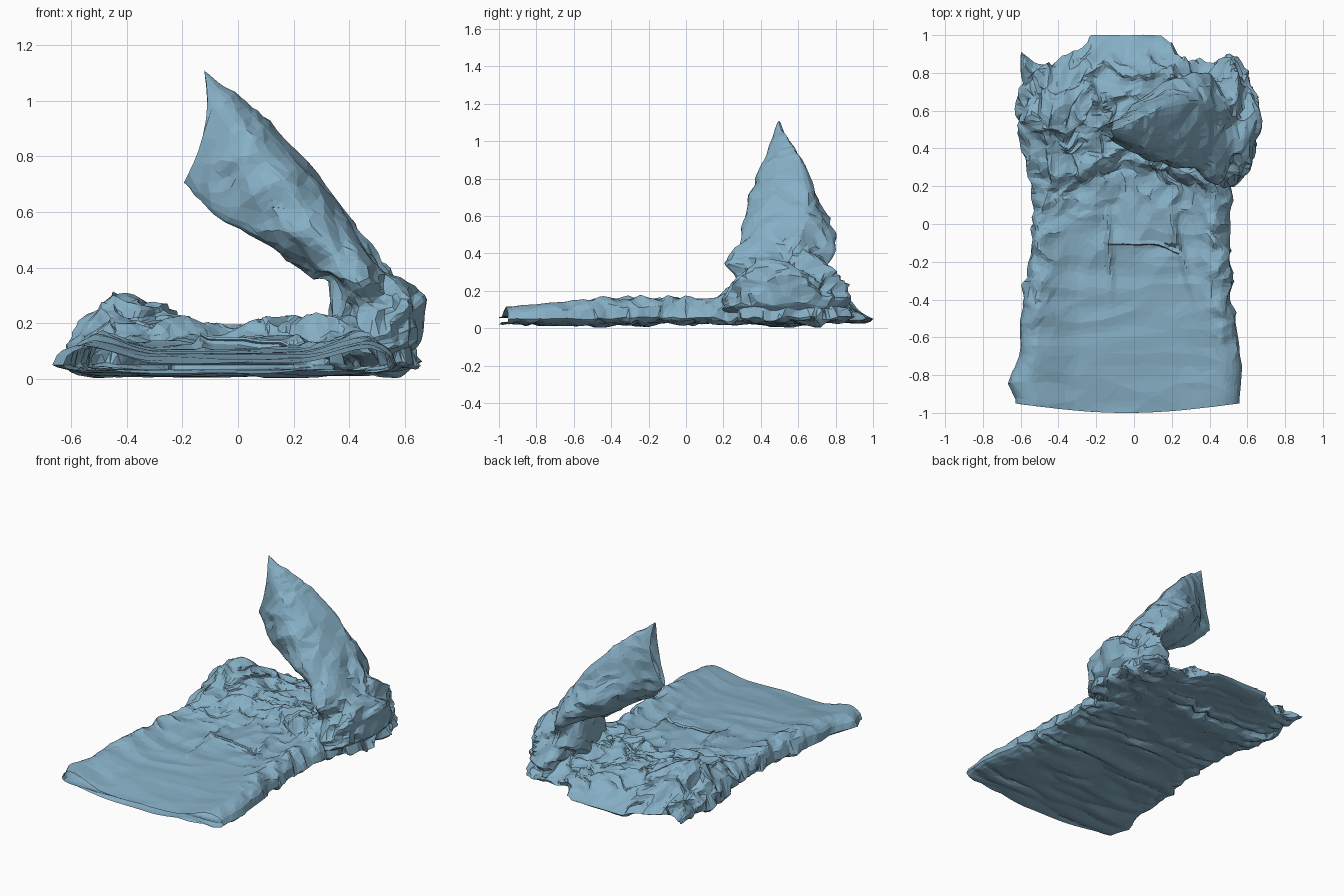
import bpy, bmesh, math
from mathutils import Vector, noise

if "Cube" in bpy.data.objects:
    bpy.data.objects.remove(bpy.data.objects["Cube"])

blue = bpy.data.materials.new("blue_cloth")
blue.diffuse_color = (.24, .43, .56, 1)
blue.use_nodes = True
blue.node_tree.nodes["Principled BSDF"].inputs["Base Color"].default_value = blue.diffuse_color


def interp(v, pts):
    """Piecewise linear lookup through (key, value) pairs."""
    if v <= pts[0][0]:
        return pts[0][1]
    for (a, p), (b, q) in zip(pts, pts[1:]):
        if v <= b:
            return p + (q - p) * (v - a) / (b - a)
    return pts[-1][1]


def step(v, a, b):
    t = min(1, max(0, (v - a) / (b - a)))
    return t * t * (3 - 2 * t)


def bump(x, y, cx, cy, rx, ry):
    return math.exp(-((x - cx) / rx) ** 2 - ((y - cy) / ry) ** 2)


def crease(p, f, seed=0.0):
    """Warped ridged noise with sharp creases, about -1..1."""
    q = Vector(p) * f + Vector((seed, seed * 1.7, seed * 0.6))
    q += .8 * noise.noise_vector(q * .45)
    return 1 - 3.2 * abs(noise.noise(q))


def finish(name, bm, ratio):
    """Irregular flat facets by collapsing the dense cloth."""
    bmesh.ops.remove_doubles(bm, verts=bm.verts, dist=0.0005)
    bmesh.ops.recalc_face_normals(bm, faces=bm.faces)
    me = bpy.data.meshes.new(name)
    bm.to_mesh(me)
    bm.free()
    me.materials.append(blue)
    ob = bpy.data.objects.new(name, me)
    bpy.context.collection.objects.link(ob)
    if ratio < 1:
        mod = ob.modifiers.new("facets", 'DECIMATE')
        mod.ratio = ratio
        mod.use_collapse_triangulate = True
    return ob


def loft(bm, rings):
    rows = [[bm.verts.new(p) for p in r] for r in rings]
    n = len(rows[0])
    for a, b in zip(rows, rows[1:]):
        for i in range(n):
            j = (i + 1) % n
            bm.faces.new((a[i], a[j], b[j], b[i]))
    return rows


# Outline and height profiles of the lying torso
LEFT = [(-1, -.63), (-.93, -.63), (-.84, -.67), (-.7, -.61), (-.4, -.6), (0, -.54), (.2, -.56), (.4, -.6), (.6, -.62), (.9, -.6)]
RIGHT = [(-1, .55), (-.75, .57), (-.4, .52), (0, .49), (.2, .52), (.4, .63), (.65, .64), (.8, .59), (.92, .55)]
BACK = [(-.6, .9), (-.42, .84), (-.3, .92), (-.22, 1), (.16, 1), (.28, .87), (.4, .85), (.5, .91), (.6, .84)]
HEIGHT = [(-1, .055), (-.8, .075), (-.4, .1), (-.1, .115), (.1, .12), (.35, .135), (.6, .14), (.8, .125), (.92, .09), (1, .05)]


def torso_point(s, t, side):
    x0 = -.6 + 1.18 * s
    front = -.95 - .05 * math.sin(math.pi * s)
    y = front + (interp(x0, BACK) - front) * t
    l, r = interp(y, LEFT), interp(y, RIGHT)
    x = l + (r - l) * s
    rim = min(1, min(s, 1 - s) / .1)            # rounded side folds
    rim = math.sqrt(max(0, 1 - (1 - rim) ** 2))
    end = math.sqrt(max(0, min(1, (1 - t) / .07)))
    collar = step(y, .84, .92) * step(.24 - abs(x + .03), 0, .05)
    rough = step(y, -.1, .4) * (1 - .8 * collar)
    edge = 1 - step(min(s, 1 - s), .05, .2)
    crumple = max(rough, .7 * edge * step(y, -.9, -.2))
    p = (x, y, side * .3)
    if side > 0:
        z = interp(y, HEIGHT)
        z += .055 * (1 - step(min(s, 1 - s), .06, .28)) * (1 - step(y, -.5, .3))
        z += .135 * bump(x, y, -.41, .6, .17, .24) + .04 * bump(x, y, -.15, .68, .16, .2)
        z += .04 * bump(x, y, .45, .35, .2, .25)
        # overlapping fold across the chest, pocket panel and slack waves
        z += .04 * step(y - (.31 - 1.0 * (x - .02) ** 2), -.015, .015) * (1 - step(y, .35, .6)) * step(.45 - abs(x), 0, .12)
        z += .02 * step(y, -.118, -.108) * (1 - step(y, -.1, .2)) * step(.2 - abs(x - .04), 0, .03)
        for sx, w in ((-.13, .02), (.26, .018)):  # drag lines beside the pocket
            z += w * bump(x - sx - .3 * (-.2 - y) * (1 if sx > 0 else .2), y, 0, -.15, .02, .2)
        z += .005 * noise.noise(Vector((x * 2.5, y * 9, 4))) + .005 * crease((x * .35, y, 0), 6, 14)
        z += .013 * crease((x, y * .5, 0), 4.5, 3) * step(y, -.4, 0)
        z += crumple * (.026 * crease(p, 4.5, 1) + .016 * crease(p, 10, 6))
        z = .05 + (max(z, .045) - .05) * rim * end
    else:
        z = .022 + .012 * crease((x * .3, y, 1), 8, 9)
        z = .05 + (z - .05) * rim * end
    k = .022 * crumple + .004
    x += k * crease((x, y, z), 7, 12)
    y += k * crease((x, y, z), 7, 17) * step(t, 0, .1) * (1 - .8 * step(y, .93, 1))
    z += .015 * crumple * edge * crease((x, y, z), 9, 22)
    return Vector((x, y, max(.004, z)))


# Torso: flattened tube, open at the hem, with the left sleeve bunched into it
bm = bmesh.new()
N, M = 80, 120
rings = []
for j in range(M + 1):
    t = j / M
    top = [torso_point(i / N, t, 1) for i in range(N + 1)]
    low = [torso_point(i / N, t, -1) for i in range(N - 1, 0, -1)]
    rings.append(top + low)
rows = loft(bm, rings)
for i in range(N):                               # close the neck end
    lo = rows[-1][-i % (2 * N)]
    lo2 = rows[-1][-(i + 1) % (2 * N)]
    quad = list(dict.fromkeys((rows[-1][i], rows[-1][i + 1], lo2, lo)))
    if len(quad) > 2:
        bm.faces.new(quad)
finish("shirt_torso", bm, .26)

# Raised sleeve: (top x, top z, bottom x, bottom z, low y, high y) per station
STATIONS = [(.57, .04, .38, .03, .3, .84), (.65, .12, .35, .08, .23, .85), (.66, .27, .33, .2, .23, .83),
            (.5, .42, .32, .35, .25, .81), (.4, .57, .2, .42, .28, .79), (.25, .77, .08, .5, .32, .74),
            (.1, .93, -.05, .58, .37, .66), (-.02, 1.03, -.12, .63, .42, .58), (-.12, 1.11, -.2, .7, .455, .54)]
bm = bmesh.new()
rings = []
ROWS, SEG = 70, 60
for j in range(ROWS + 1):
    f = j / ROWS * (len(STATIONS) - 1)
    tx, tz, bx, bz, y0, y1 = [interp(f, [(k, s[c]) for k, s in enumerate(STATIONS)]) for c in range(6)]
    rough = .028 * (1 - step(f, 2, 4.5)) + .014
    ring = []
    for i in range(SEG):
        a = 2 * math.pi * i / SEG
        c, s = math.cos(a), math.sin(a)
        u = .5 + .5 * c
        ridge = math.copysign(abs(s) ** 1.2, s)  # pinched upper ridge
        # the ridge leans to the back towards the shoulder
        lean = .1 * c * (step(f, 2, 4) - step(f, 5, 8)) * (1 - abs(ridge))
        p = Vector((bx + (tx - bx) * u, (y0 + y1) / 2 + (y1 - y0) / 2 * ridge + lean, bz + (tz - bz) * u))
        p.x += .04 * s * s * step(f, 6, 8)       # curved cuff opening
        k = rough * (crease(p, 4.5, 31) + .6 * crease(p, 10, 37))
        k *= 1 - .7 * step(f, 7, 8)
        out = Vector((.5 * c, s, .6 * c))
        p += out * (k - rough * .4)
        p.z = max(.02, p.z)
        ring.append(p)
    rings.append(ring)
loft(bm, rings)
finish("raised_sleeve", bm, .28)

# Pocket opening: thin dark-edged welt
bm = bmesh.new()
rings = []
for i in range(15):
    s = .4 + .35 * i / 14
    p = torso_point(s, .452, 1)
    rings.append([p + Vector((0, dy, dz)) for dy, dz in ((-.016, .0), (-.012, .008), (.008, .004), (.0, -.012))])
loft(bm, rings)
finish("pocket_welt", bm, 1)
